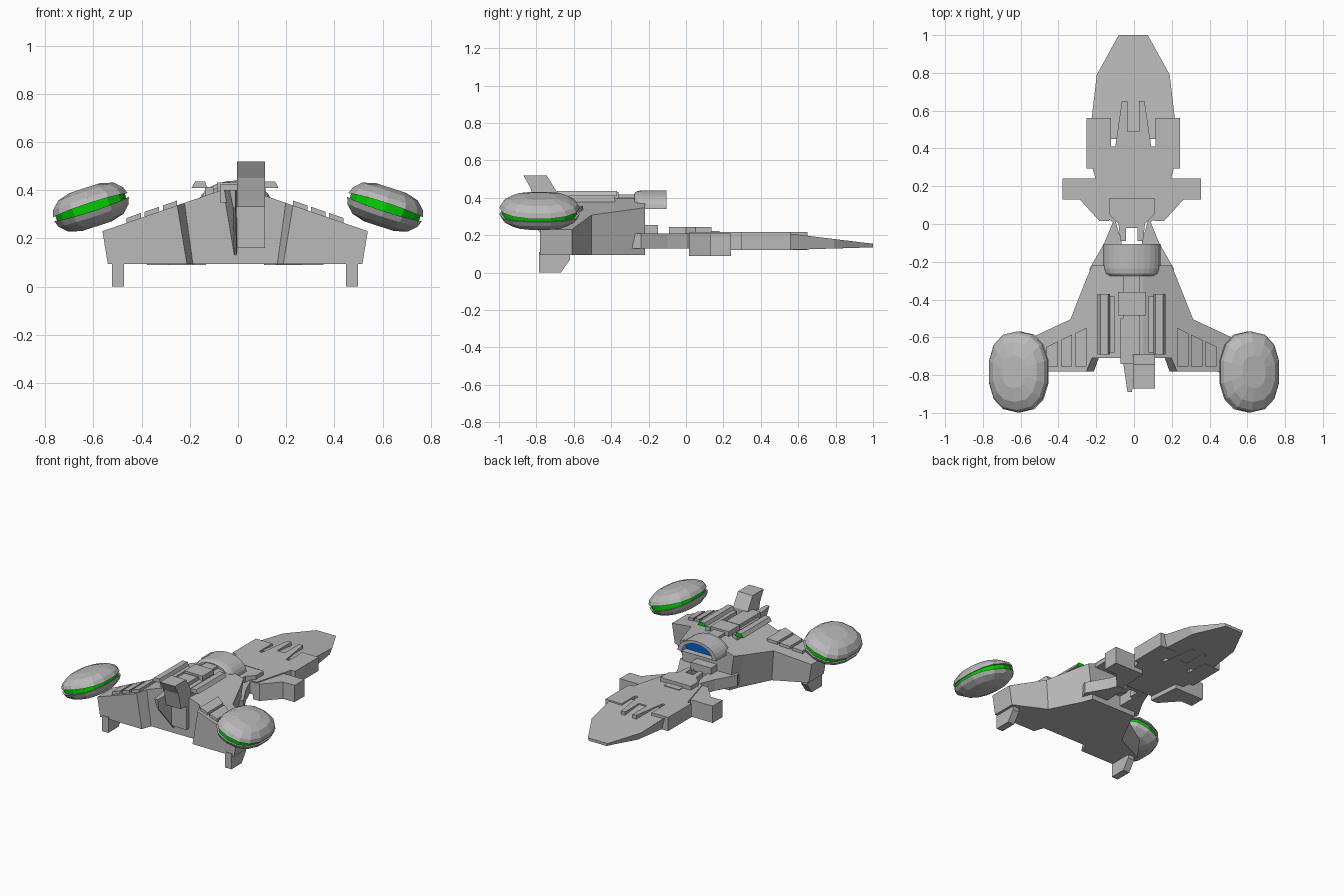
import bpy, bmesh, math
from mathutils import Matrix, Vector

cube = bpy.data.objects.get("Cube")
if cube:
    bpy.data.objects.remove(cube, do_unlink=True)

CX = -0.012       # centre line of the hull
NOSE_CX = -0.004  # centre line of the forward section


def material(name, colour):
    m = bpy.data.materials.new(name)
    m.use_nodes = True
    m.diffuse_color = (*colour, 1)
    m.node_tree.nodes["Principled BSDF"].inputs["Base Color"].default_value = (*colour, 1)
    return m


GREY = material("hull_grey", (0.49, 0.49, 0.49))
GREEN = material("engine_green", (0.0, 0.62, 0.0))
BLUE = material("canopy_blue", (0.0, 0.13, 0.6))


def finish(name, bm, mats=(GREY,)):
    bmesh.ops.recalc_face_normals(bm, faces=bm.faces)
    mesh = bpy.data.meshes.new(name)
    bm.to_mesh(mesh)
    bm.free()
    for m in mats:
        mesh.materials.append(m)
    ob = bpy.data.objects.new(name, mesh)
    bpy.context.collection.objects.link(ob)
    return ob


def loft(name, rings, mats=(GREY,), cap_slot=0):
    """Join closed rings of points; the last cap may take another material."""
    bm = bmesh.new()
    loops = [[bm.verts.new(p) for p in ring] for ring in rings]
    n = len(loops[0])
    for a, b in zip(loops, loops[1:]):
        for i in range(n):
            bm.faces.new((a[i], a[(i + 1) % n], b[(i + 1) % n], b[i]))
    bm.faces.new(loops[0])
    bm.faces.new(loops[-1]).material_index = cap_slot
    return finish(name, bm, mats)


def plate(name, outline, low, high, cx=CX, taper=1):
    """Outline in x, y. low and high are heights or functions of x, y."""
    def lift(h, k):
        return [(x * k + cx, y, h(x, y) if callable(h) else h) for x, y in outline]
    return loft(name, [lift(low, taper), lift(high, 1)])


def side_slab(name, outline, x0, x1):
    """Outline in y, z, extruded along x."""
    return loft(name, [[(x, y, z) for y, z in outline] for x in (x0, x1)])


def box(name, x0, x1, y0, y1, z0, z1):
    return plate(name, [(x0, y0), (x1, y0), (x1, y1), (x0, y1)], z0, z1)


def both(half):
    """Complete a half outline with its mirror image."""
    return half + [(-x, y) for x, y in reversed(half)]


def roof(x, y=0, extra=0):
    return min(0.40, 0.42 - 0.345 * abs(x)) + extra


# Main hull: stations of top x, bottom x, front y, rear y
half = [(0.06, 0.06, -0.22, -0.71), (0.21, 0.175, -0.22, -0.71),
        (0.24, 0.20, -0.29, -0.78), (0.325, 0.31, -0.505, -0.78),
        (0.55, 0.528, -0.61, -0.78)]
stations = [(-a, -b, f, r) for a, b, f, r in reversed(half)] + half
loft("main_hull", [[(a + CX, f, roof(a)), (a + CX, r, roof(a)),
                    (b + CX, r, 0.095), (b + CX, f, 0.095)]
                   for a, b, f, r in stations])

# Forward section with side blocks and two prongs
plate("forward_body", both([(0.03, 0.49), (0.03, 0.65), (0.06, 0.65), (0.095, 0.41),
                            (0.118, 0.41), (0.118, 0.56), (0.247, 0.56), (0.247, 0.295),
                            (0.215, 0.295), (0.14, 0.02)]), 0.12, 0.217, NOSE_CX)
plate("nose_plate", both([(0.22, 0.45), (0.22, 0.56), (0.193, 0.79), (0.077, 1.0)]),
      lambda x, y: 0.122 + 0.03 * max(0, y - 0.56),
      lambda x, y: 0.208 - 0.122 * max(0, y - 0.56), NOSE_CX, 0.9)
plate("neck_deck", both([(0.12, 0.135), (0.12, 0.05), (0.07, 0.0), (0.06, -0.09),
                         (0.03, -0.09), (0.03, -0.02)]), 0.13, 0.245)
box("deck_hatch", -0.06, 0.06, 0.08, 0.18, 0.20, 0.222)

for s, side in ((1, "left"), (-1, "right")):
    # Small forward wings and the struts that reach the hull
    plate(side + "_forward_wing", [(s * x, y) for x, y in
          [(0.14, 0.24), (0.366, 0.24), (0.366, 0.13), (0.275, 0.13), (0.17, 0.015),
           (0.12, 0.015)]], 0.09, 0.21)
    plate(side + "_neck_strut", [(s * x, y) for x, y in
          [(0.13, 0.03), (0.09, 0.03), (0.055, -0.09), (0.055, -0.24), (0.20, -0.30),
           (0.225, -0.24), (0.145, -0.1), (0.10, 0.01)]], 0.13, 0.21)

    # Raised wing ribs following the roof slope
    for i in range(3):
        x0 = 0.24 + 0.075 * i
        x1, yf = x0 + 0.06, -0.55 - 0.035 * i
        plate(f"{side}_wing_rib_{i + 1}",
              [(s * x0, yf), (s * x1, yf - 0.03), (s * x1, -0.755), (s * x0, -0.755)],
              lambda x, y: roof(x, y, -0.02), lambda x, y: roof(x, y, 0.02))

    # Roof rails with glowing front ends, carried on a narrow rib
    plate(side + "_rail_support", [(s * x, y) for x, y in
          [(0.09, -0.38), (0.125, -0.38), (0.125, -0.68), (0.09, -0.68)]], 0.35, 0.413)
    loft(side + "_roof_rail", [[(CX + s * x, y, z) for x, z in
         [(0.115, 0.41), (0.18, 0.41), (0.165, 0.437), (0.125, 0.437)]]
         for y in (-0.69, -0.37)], (GREY, GREEN), 1)

    # Landing legs
    side_slab(side + "_landing_leg", [(-0.785, 0.11), (-0.785, 0), (-0.67, 0),
              (-0.62, 0.07), (-0.62, 0.11)], CX + s * 0.46, CX + s * 0.51)

    # Engine pods: two faceted shells around a glowing disc
    tilt = Matrix.Translation((s * 0.61, -0.783, 0.33)) @ Matrix.Rotation(
        s * math.radians(18), 4, 'Y')

    def oval(k, z, droop=0):
        """Rounded outline; droop lowers it towards the two long sides."""
        pts = []
        for i in range(14):
            a = math.tau * (i + 0.5) / 14
            c, d = math.cos(a), math.sin(a)
            pts.append(tilt @ Vector((math.copysign(abs(c) ** 0.84, c) * 0.166 * k,
                                      math.copysign(abs(d) ** 0.84, d) * 0.215 * k,
                                      z - droop * c * c)))
        return pts

    for d, part in ((1, "upper"), (-1, "lower")):
        loft(f"{side}_pod_{part}_shell",
             [oval(k, d * z, d * droop) for k, z, droop in
              [(0.88, 0.018, 0.006), (1, 0.018, 0.01), (0.94, 0.042, 0.006),
               (0.74, 0.068, 0), (0.4, 0.083, 0)]])
    loft(side + "_pod_glow", [oval(0.93, -0.02), oval(0.93, 0.02)], (GREEN,))


# Cockpit hood with a recessed canopy face
def arch(k, y):
    return [(CX + 0.153 * k * math.cos(math.pi * i / 14), y,
             0.34 + 0.1 * k * math.sin(math.pi * i / 14) + 0.008 * (1 - k))
            for i in range(15)]


loft("cockpit_hood", [arch(0.84, -0.275), arch(0.95, -0.262), arch(1, -0.235),
                      arch(1, -0.105), arch(0.78, -0.105), arch(0.78, -0.15)],
     (GREY, BLUE), 1)
box("cockpit_sill", -0.08, 0.08, -0.235, -0.15, 0.20, 0.255)

# Dorsal spine and blocks
box("dorsal_spine", -0.045, 0.045, -0.505, -0.26, 0.38, 0.418)
box("dorsal_block", -0.072, 0.072, -0.485, -0.36, 0.38, 0.432)
box("rear_spine", -0.06, 0.045, -0.74, -0.50, 0.35, 0.425)

# Tapering tail fin
loft("tail_fin", [[(-0.062, -0.70, 0.40), (0.0, -0.70, 0.40), (-0.005, -0.70, 0.12),
                   (-0.015, -0.70, 0.12)],
                  [(-0.035, -0.89, 0.40), (-0.01, -0.89, 0.40), (-0.01, -0.88, 0.33),
                   (-0.02, -0.88, 0.33)]])

# Offset tower on the rear wall
side_slab("rear_tower", [(-0.69, 0.16), (-0.69, 0.43), (-0.745, 0.52), (-0.87, 0.52),
                         (-0.83, 0.45), (-0.80, 0.33), (-0.74, 0.33), (-0.74, 0.16)],
          -0.004, 0.112)
